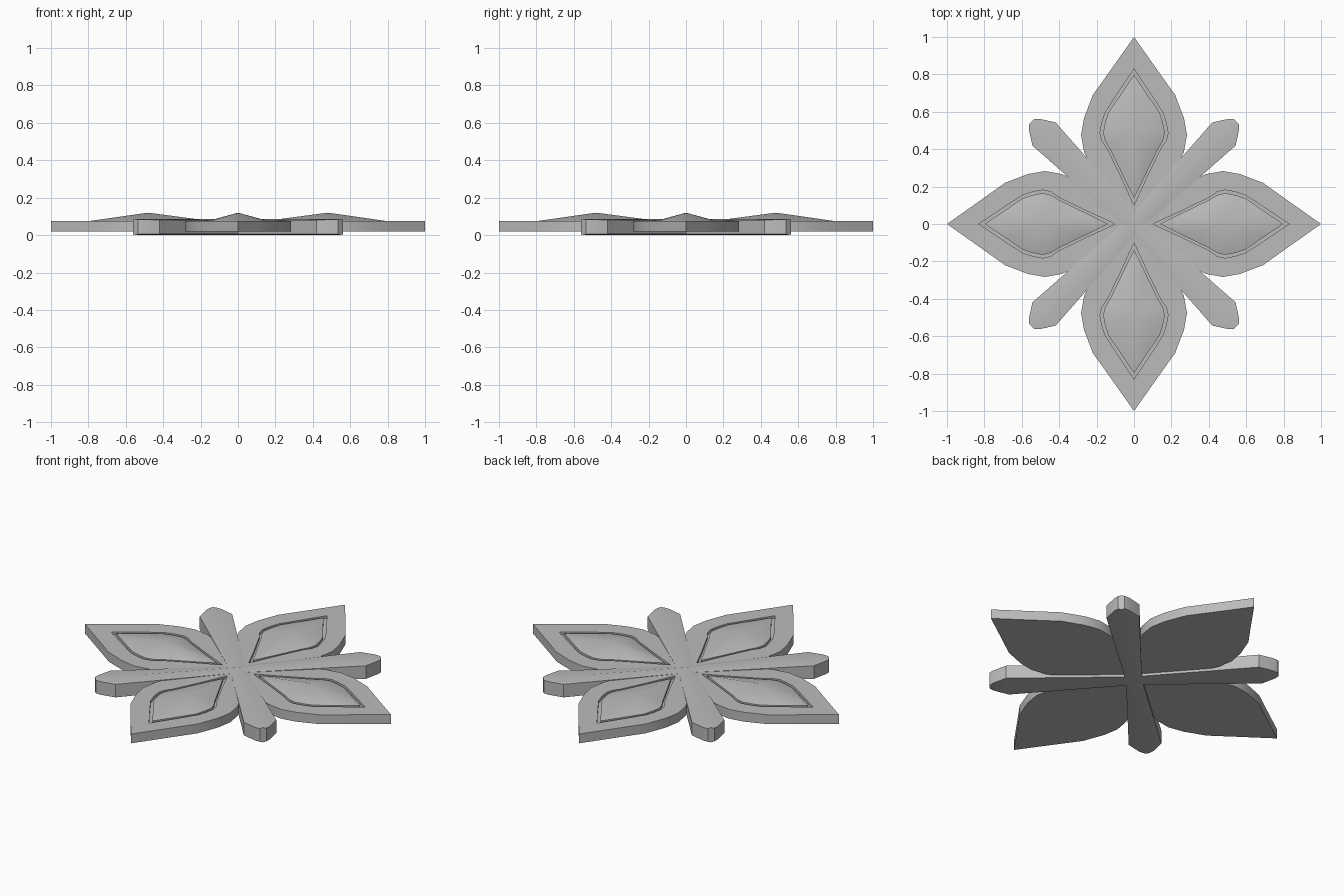
import bpy
import bmesh
import math
from mathutils import Matrix

cube = bpy.data.objects.get("Cube")
if cube:
    bpy.data.objects.remove(cube, do_unlink=True)

stone = bpy.data.materials.new("plain_grey")
stone.use_nodes = True
GREY = (0.5, 0.5, 0.5, 1)
stone.diffuse_color = GREY
stone.node_tree.nodes["Principled BSDF"].inputs["Base Color"].default_value = GREY


def mirrored(half):
    """Closed outline from one half that starts and ends on the x axis."""
    return half + [(x, -y) for x, y in reversed(half[1:-1])]


def add_ring(bm, outline, z):
    return [bm.verts.new((x, y, z)) for x, y in outline]


def bridge(bm, a, b):
    n = len(a)
    for i in range(n):
        j = (i + 1) % n
        bm.faces.new((a[i], a[j], b[j], b[i]))


def fan(bm, ring, point):
    tip = bm.verts.new(point)
    for i in range(len(ring)):
        bm.faces.new((ring[i], ring[(i + 1) % len(ring)], tip))


def finish(bm, name, angle):
    bmesh.ops.recalc_face_normals(bm, faces=bm.faces[:])
    bmesh.ops.transform(bm, matrix=Matrix.Rotation(angle, 4, "Z"), verts=bm.verts[:])
    mesh = bpy.data.meshes.new(name)
    bm.to_mesh(mesh)
    bm.free()
    mesh.materials.append(stone)
    obj = bpy.data.objects.new(name, mesh)
    bpy.context.collection.objects.link(obj)
    bpy.ops.object.select_all(action="DESELECT")
    obj.select_set(True)
    bpy.context.view_layer.objects.active = obj
    bpy.ops.object.shade_smooth_by_angle(angle=math.radians(30))


# Petal outlines: rim, outer groove edge, raised panel edge
RIM = mirrored([(1, 0), (.84, .113), (.69, .22), (.567, .267), (.476, .283),
                (.385, .267), (.32, .235), (.2, .145), (0, 0)])
GROOVE = mirrored([(.83, 0), (.71, .08), (.594, .155), (.54, .172), (.487, .182),
                   (.445, .172), (.406, .144), (.25, .068), (.1, 0)])
PANEL = mirrored([(.797, 0), (.69, .073), (.594, .138), (.54, .155), (.487, .165),
                  (.445, .155), (.4, .128), (.26, .06), (.14, 0)])
BOTTOM, TOP, FLOOR = .02, .075, .06


def petal(name, angle):
    bm = bmesh.new()
    rings = [add_ring(bm, outline, z) for outline, z in (
        (RIM, BOTTOM), (RIM, TOP), (GROOVE, TOP),
        (GROOVE, FLOOR), (PANEL, FLOOR), (PANEL, TOP))]
    bm.faces.new(rings[0])
    for a, b in zip(rings, rings[1:]):
        bridge(bm, a, b)
    fan(bm, rings[-1], (.48, 0, .12))
    finish(bm, name, angle)


# Diagonal ray: a widening bar with a blunt tip and a faint ridge on both faces
RAY = [(0, .043), (.68, .088), (.755, .04), (.775, .018)]


def ray(name, angle):
    bm = bmesh.new()
    sections = []
    for x, w in RAY:
        edge = .075 + .01 * x
        profile = [(-w, edge), (0, .087), (w, edge), (w, .005), (0, 0), (-w, .005)]
        sections.append([bm.verts.new((x, y, z)) for y, z in profile])
    for a, b in zip(sections, sections[1:]):
        bridge(bm, a, b)
    bm.faces.new(sections[0])
    bm.faces.new(sections[-1])
    finish(bm, name, angle)


for i, side in enumerate(("left", "back", "right", "front")):
    petal(side + "_petal", i * math.pi / 2)
for i, side in enumerate(("back_left", "back_right", "front_right", "front_left")):
    ray(side + "_ray", (i + .5) * math.pi / 2)
